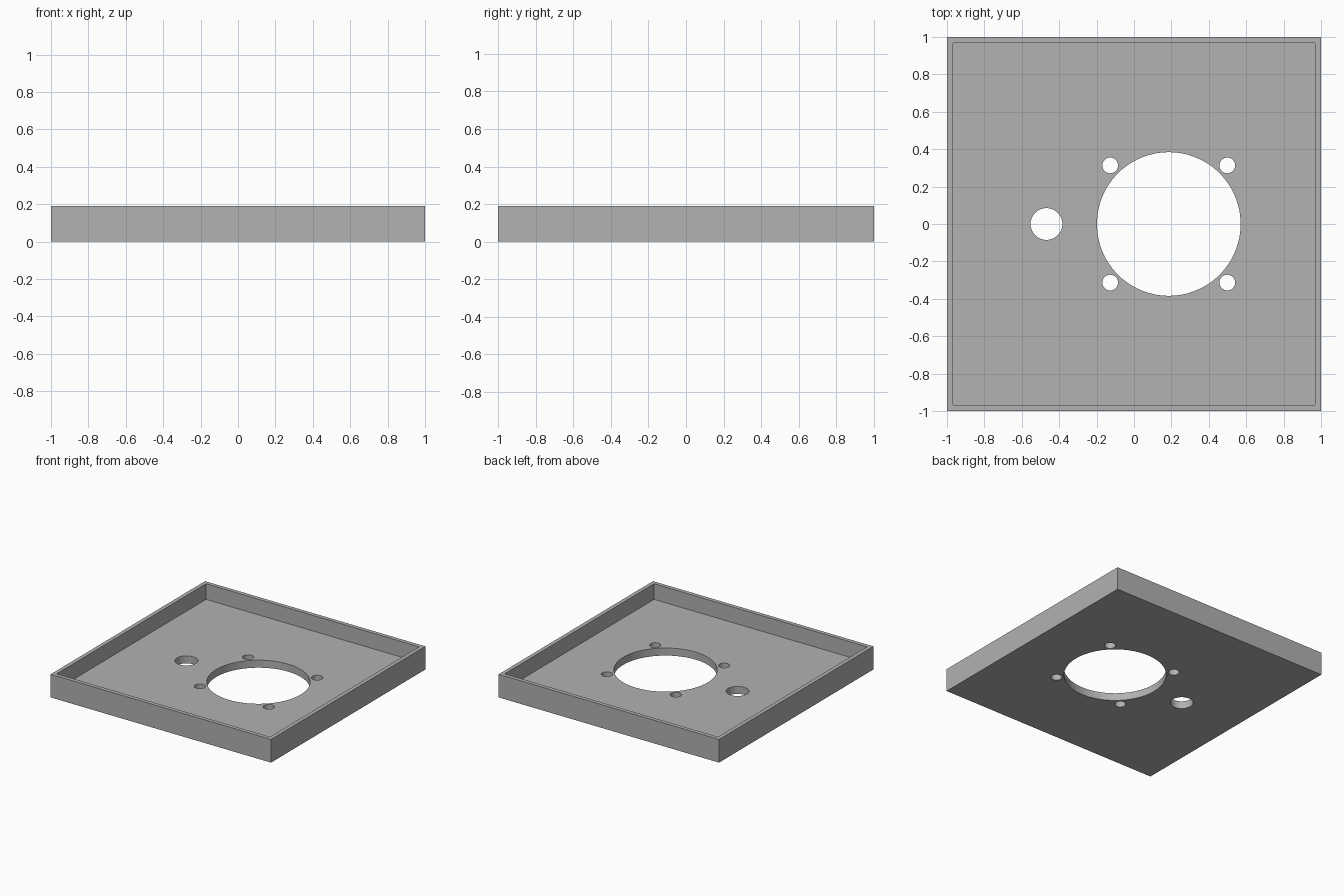
import bpy
import math

if "Cube" in bpy.data.objects:
    bpy.data.objects.remove(bpy.data.objects["Cube"])

HEIGHT, FLOOR, WALL = 0.19, 0.062, 0.033

grey = bpy.data.materials.new("plain grey")
grey.diffuse_color = (0.445, 0.445, 0.445, 1)
grey.use_nodes = True
grey.node_tree.nodes["Principled BSDF"].inputs["Base Color"].default_value = grey.diffuse_color


def box(name, size, z0, z1):
    bpy.ops.mesh.primitive_cube_add(size=1, location=(0, 0, (z0 + z1) / 2))
    ob = bpy.context.object
    ob.name = name
    ob.scale = (size, size, z1 - z0)
    bpy.ops.object.transform_apply(location=True, scale=True)
    ob.data.materials.append(grey)
    return ob


def hole(name, x, y, radius, sides):
    bpy.ops.mesh.primitive_cylinder_add(vertices=sides, radius=radius, depth=0.4, location=(x, y, 0))
    ob = bpy.context.object
    ob.name = name
    ob.data.materials.append(grey)
    return ob


# Square tray body
tray = box("tray", 2, 0, HEIGHT)

# Recess, centre opening, side cable hole and four screw holes
cx, offset = 0.186, 0.313
cutters = [
    box("recess_cutter", 2 - 2 * WALL, FLOOR, HEIGHT + 0.1),
    hole("centre_opening_cutter", cx, 0, 0.384, 96),
    hole("cable_hole_cutter", -0.468, 0, 0.085, 48),
]
for sx in (-1, 1):
    for sy in (-1, 1):
        cutters.append(hole("screw_hole_cutter", cx + sx * offset, sy * offset, 0.042, 32))

# Cut everything out of the tray
for cutter in cutters:
    mod = tray.modifiers.new(cutter.name, 'BOOLEAN')
    mod.operation = 'DIFFERENCE'
    mod.solver = 'EXACT'
    mod.object = cutter
bpy.ops.object.select_all(action='DESELECT')
tray.select_set(True)
bpy.context.view_layer.objects.active = tray
for mod in list(tray.modifiers):
    bpy.ops.object.modifier_apply(modifier=mod.name)
for cutter in cutters:
    bpy.data.objects.remove(cutter)

# Smooth the round hole walls, keep the rims sharp
bpy.ops.object.shade_smooth_by_angle(angle=math.radians(30))
